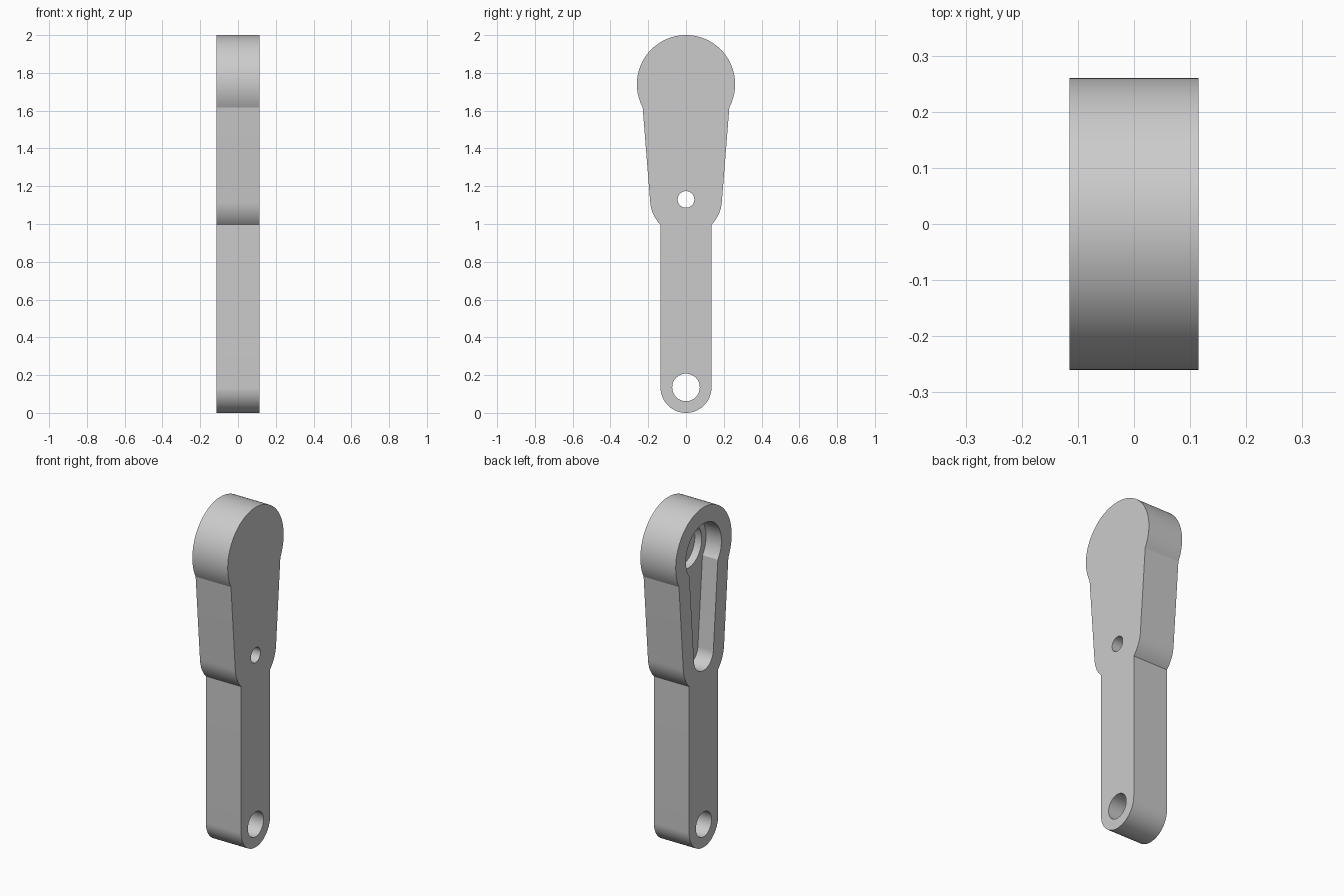
import bpy, bmesh
from math import sin, cos, radians, asin, degrees

cube = bpy.data.objects.get("Cube")
if cube:
    bpy.data.objects.remove(cube, do_unlink=True)

HALF = 0.115                      # half thickness along x
PIVOT, PIN, HEAD = 0.135, 1.13, 1.74   # heights of the three centres

grey = bpy.data.materials.new("light grey")
grey.use_nodes = True
colour = (0.6, 0.6, 0.6, 1)
grey.diffuse_color = colour
grey.node_tree.nodes["Principled BSDF"].inputs["Base Color"].default_value = colour


def arc(height, radius, start, end, steps=24):
    """Points on the +y side; the angle runs from straight down to straight up."""
    angles = [radians(start + (end - start) * i / steps) for i in range(steps + 1)]
    return [(radius * sin(a), height - radius * cos(a)) for a in angles]


def prism(name, half_outline, x0, x1):
    """Mirror a half outline in y and extrude it from x0 to x1."""
    outline = half_outline + [(-y, z) for y, z in half_outline[-2:0:-1]]
    bm = bmesh.new()
    face = bm.faces.new([bm.verts.new((x0, y, z)) for y, z in outline])
    grown = bmesh.ops.extrude_face_region(bm, geom=[face])
    verts = [v for v in grown["geom"] if isinstance(v, bmesh.types.BMVert)]
    bmesh.ops.translate(bm, verts=verts, vec=(x1 - x0, 0, 0))
    bmesh.ops.recalc_face_normals(bm, faces=bm.faces)
    mesh = bpy.data.meshes.new(name)
    bm.to_mesh(mesh)
    bm.free()
    mesh.materials.append(grey)
    obj = bpy.data.objects.new(name, mesh)
    bpy.context.collection.objects.link(obj)
    return obj


def cut(target, cutter):
    """Subtract the cutter from the target and discard it."""
    cutter.hide_render = True
    mod = target.modifiers.new(cutter.name, "BOOLEAN")
    mod.operation = "DIFFERENCE"
    mod.solver = "EXACT"
    mod.object = cutter
    bpy.context.view_layer.objects.active = target
    bpy.ops.object.modifier_apply(modifier=mod.name)
    bpy.data.objects.remove(cutter, do_unlink=True)


# Lever body: rounded bar, flared shoulder, tapered sides and round head
shoulder = degrees(asin(PIVOT / 0.19))
body = prism("lever_body",
             arc(PIVOT, PIVOT, 0, 90)
             + arc(PIN, 0.19, shoulder, 85.4, 12)
             + arc(HEAD, 0.26, 62, 180, 36),
             -HALF, HALF)

# Keyhole pocket in the -x face, with a round recess in its floor
floor = -HALF + 0.1
cut(body, prism("pocket", arc(PIN, 0.09, 0, 85.4) + arc(HEAD, 0.165, 53, 180, 36),
                -HALF - 0.1, floor))
cut(body, prism("head_recess", arc(HEAD, 0.125, 0, 180), floor - 0.03, floor + 0.045))

# Through holes for the pivot and the pin
for name, height, radius in (("pivot_hole", PIVOT, 0.073), ("pin_hole", PIN, 0.044)):
    cut(body, prism(name, arc(height, radius, 0, 180), -2 * HALF, 2 * HALF))

bpy.ops.object.select_all(action="DESELECT")
body.select_set(True)
bpy.context.view_layer.objects.active = body
bpy.ops.object.shade_smooth_by_angle(angle=radians(20))
